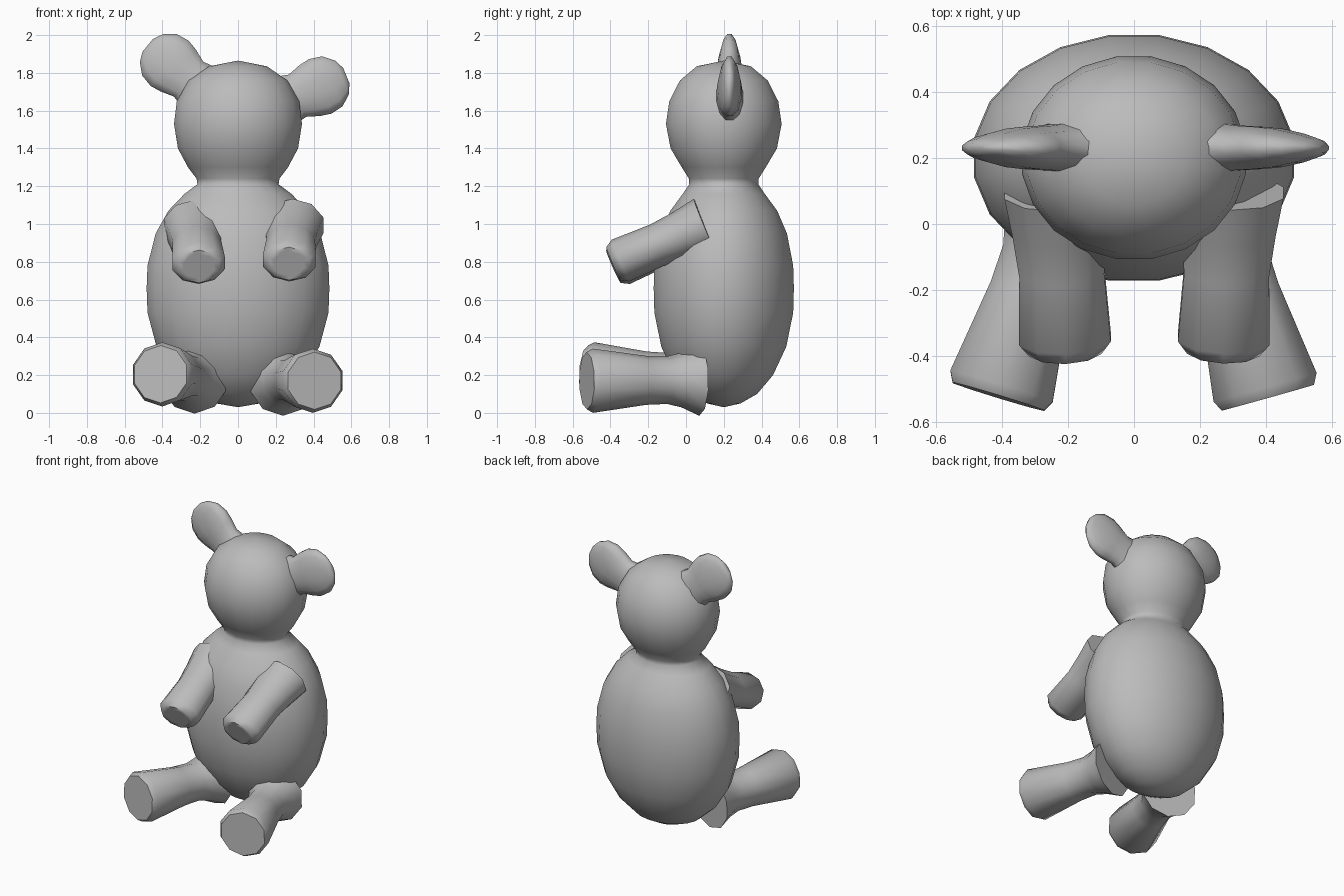
import bpy, bmesh, math
from mathutils import Vector

cube = bpy.data.objects.get("Cube")
if cube:
    bpy.data.objects.remove(cube, do_unlink=True)

GREY = (0.5, 0.5, 0.5, 1.0)
plush = bpy.data.materials.new("plush_grey")
plush.use_nodes = True
plush.diffuse_color = GREY
bsdf = next(n for n in plush.node_tree.nodes if n.type == "BSDF_PRINCIPLED")
bsdf.inputs["Base Color"].default_value = GREY
bsdf.inputs["Roughness"].default_value = 0.8


def loft(name, start, end, rings, sides, hint):
    """Skin elliptical rings (position, wide radius, thin radius) along an axis.
    The wide radius lies along hint, made square to the axis."""
    start, end = Vector(start), Vector(end)
    axis = (end - start).normalized()
    wide = Vector(hint)
    wide = (wide - axis * wide.dot(axis)).normalized()
    thin = axis.cross(wide)
    bm = bmesh.new()
    loops = []
    for t, ru, rv in rings:
        centre = start.lerp(end, t)
        loops.append([])
        for i in range(sides):
            a = math.tau * (i + 0.5) / sides
            loops[-1].append(bm.verts.new(
                centre + wide * ru * math.cos(a) + thin * rv * math.sin(a)))
    for low, high in zip(loops, loops[1:]):
        for i in range(sides):
            j = (i + 1) % sides
            bm.faces.new((low[i], low[j], high[j], high[i]))
    bm.faces.new(loops[0][::-1])
    bm.faces.new(loops[-1])
    # zero-radius rings collapse into a single pole
    bmesh.ops.remove_doubles(bm, verts=bm.verts, dist=0.0005)
    bmesh.ops.recalc_face_normals(bm, faces=bm.faces)
    mesh = bpy.data.meshes.new(name)
    bm.to_mesh(mesh)
    bm.free()
    mesh.materials.append(plush)
    obj = bpy.data.objects.new(name, mesh)
    bpy.context.collection.objects.link(obj)
    bpy.ops.object.select_all(action="DESELECT")
    obj.select_set(True)
    bpy.context.view_layer.objects.active = obj
    bpy.ops.object.shade_smooth_by_angle(angle=math.radians(60))
    return obj


# Egg-shaped body flowing through the neck into a round head
body = [(0.03, 0), (0.05, 0.24), (0.1, 0.48), (0.2, 0.71), (0.35, 0.9),
        (0.53, 1), (0.66, 1.01), (0.78, 1), (0.95, 0.91), (1.07, 0.77),
        (1.16, 0.59)]
rings = [(z, 0.485 * r, 0.372 * r) for z, r in body]
rings += [(1.21, 0.218, 0.185), (1.24, 0.222, 0.187), (1.3, 0.268, 0.225),
          (1.4, 0.322, 0.285), (1.53, 0.343, 0.31), (1.65, 0.328, 0.292),
          (1.76, 0.265, 0.235), (1.835, 0.155, 0.145), (1.865, 0, 0)]
loft("body_and_head", (0, 0.2, 0), (0, 0.2, 1), rings, 20, (1, 0, 0))

# Flat paddle ears, set at different heights
ear = [(0.24, 0.15, 0.085), (0.34, 0.125, 0.07), (0.41, 0.15, 0.066),
       (0.47, 0.162, 0.06), (0.54, 0.148, 0.045), (0.595, 0.1, 0.028),
       (0.62, 0.045, 0.014)]
for name, dx, dz in (("right_ear", -0.77, 0.64), ("left_ear", 0.925, 0.38)):
    root = Vector((0, 0.23, 1.55))
    loft(name, root, root + Vector((dx, 0, dz)), ear, 12, (dz, 0, -dx))

# Arms reaching forward and down
arm = [(0, 0.17, 0.15), (0.25, 0.15, 0.128), (0.5, 0.135, 0.115),
       (0.92, 0.146, 0.12), (1, 0.115, 0.095), (1, 0.085, 0.07)]
for name, start, end in (
        ("right_arm", (-0.23, 0.1, 0.99), (-0.207, -0.385, 0.775)),
        ("left_arm", (0.29, 0.1, 0.995), (0.27, -0.385, 0.79))):
    loft(name, start, end, arm, 10, (1, 0, 0))

# Splayed legs that widen toward flat soles
leg = [(0.05, 0.19), (0.2, 0.145), (0.32, 0.126), (0.5, 0.13), (0.95, 0.17),
       (1, 0.152), (1, 0.125)]
for name, start, end in (
        ("right_leg", (-0.22, 0.1, 0.185), (-0.41, -0.522, 0.205)),
        ("left_leg", (0.23, 0.1, 0.175), (0.405, -0.525, 0.17))):
    loft(name, start, end, [(t, r, r) for t, r in leg], 10, (1, 0, 0))
